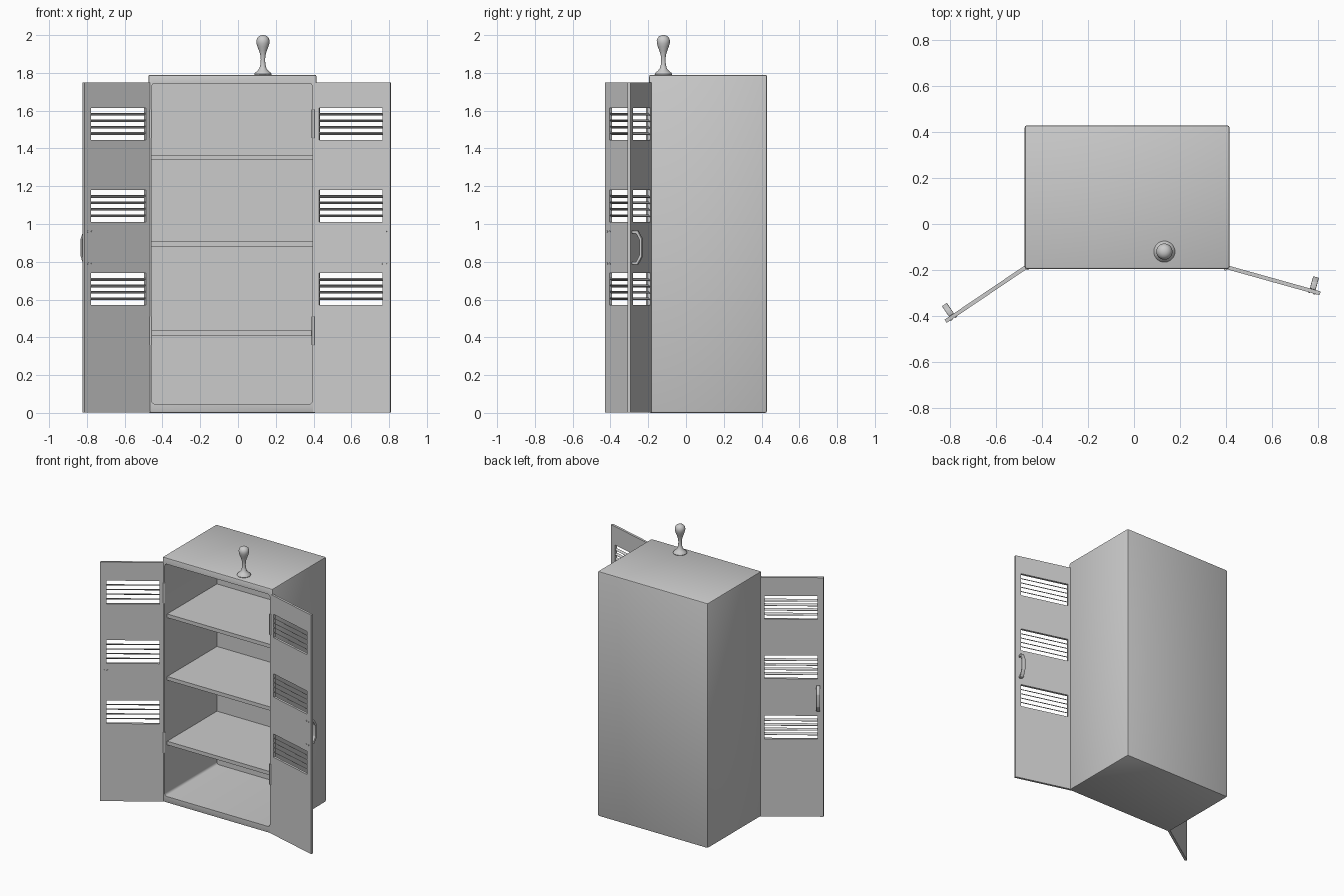
import bpy, bmesh, math
from mathutils import Matrix, Vector

if "Cube" in bpy.data.objects:
    bpy.data.objects.remove(bpy.data.objects["Cube"])


def finish(name, bm, mat=None, smooth=False):
    if mat:
        bm.transform(mat)
    bmesh.ops.recalc_face_normals(bm, faces=bm.faces)
    me = bpy.data.meshes.new(name)
    bm.to_mesh(me)
    bm.free()
    ob = bpy.data.objects.new(name, me)
    bpy.context.collection.objects.link(ob)
    if smooth:
        activate(ob)
        bpy.ops.object.shade_smooth_by_angle(angle=math.radians(35))
    return ob


def activate(ob):
    bpy.ops.object.select_all(action='DESELECT')
    ob.select_set(True)
    bpy.context.view_layer.objects.active = ob


def add_box(bm, lo, hi, tilt=0.0):
    lo, hi = Vector(lo), Vector(hi)
    m = (Matrix.Translation((lo + hi) / 2) @ Matrix.Rotation(tilt, 4, 'X')
         @ Matrix.Diagonal((*(hi - lo), 1)))
    return bmesh.ops.create_cube(bm, size=1, matrix=m)['verts']


def bevel(bm, edges, width, segments):
    bmesh.ops.bevel(bm, geom=edges, offset=width, segments=segments,
                    profile=0.5, affect='EDGES')


# Cabinet shell: rounded box with a round-cornered opening cut into the front
bm = bmesh.new()
add_box(bm, (-0.475, -0.195, 0), (0.415, 0.428, 1.79))
bevel(bm, bm.edges[:], 0.009, 2)
body = finish("cabinet_body", bm)

bm = bmesh.new()
add_box(bm, (-0.457, -0.4, 0.047), (0.394, 0.41, 1.745))
bevel(bm, [e for e in bm.edges
           if abs(e.verts[0].co.y - e.verts[1].co.y) > 0.1], 0.018, 4)
cutter = finish("opening_cutter", bm)
cutter.hide_render = True
mod = body.modifiers.new("opening", 'BOOLEAN')
mod.operation, mod.object, mod.solver = 'DIFFERENCE', cutter, 'EXACT'
activate(body)
bpy.ops.object.modifier_apply(modifier=mod.name)
bpy.data.objects.remove(cutter)
bpy.ops.object.shade_smooth_by_angle(angle=math.radians(35))

# Shelves
for i, z in enumerate((0.435, 0.908, 1.365)):
    bm = bmesh.new()
    add_box(bm, (-0.46, -0.165, z - 0.027), (0.397, 0.415, z))
    finish(f"shelf_{i + 1}", bm)

# Doors: local u runs from hinge to free edge, v points to the outer face
W, T, H = 0.425, 0.017, 1.75
U0, U1 = 0.033, 0.383
VENTS = ((0.57, 0.74), (1.01, 1.18), (1.445, 1.615))
HANDLE_OUT = ((0, 0.785), (0.03, 0.785), (0.055, 0.83),
              (0.055, 0.92), (0.03, 0.965), (0, 0.965))
HANDLE_IN = ((0, 0.8), (0.022, 0.8), (0.041, 0.835),
             (0.041, 0.915), (0.022, 0.95), (0, 0.95))


def build_door(side, hinge, sx, angle):
    c, s = math.cos(angle), math.sin(angle)
    mat = Matrix(((sx * c, sx * s, 0, hinge[0]), (-s, c, 0, hinge[1]),
                  (0, 0, 1, 0), (0, 0, 0, 1)))

    # panel with three vent openings
    us = (0, U0, U1, W)
    zs = [0.003] + [z for v in VENTS for z in v] + [H]
    bm = bmesh.new()
    grid = [[bm.verts.new((u, 0, z)) for z in zs] for u in us]
    for i in range(len(us) - 1):
        for j in range(len(zs) - 1):
            if not (i == 1 and j % 2):
                bm.faces.new((grid[i][j], grid[i + 1][j],
                              grid[i + 1][j + 1], grid[i][j + 1]))
    ext = bmesh.ops.extrude_face_region(bm, geom=bm.faces[:],
                                        use_keep_orig=True)
    bmesh.ops.translate(bm, vec=(0, T, 0), verts=[
        v for v in ext['geom'] if isinstance(v, bmesh.types.BMVert)])
    finish(f"{side}_door_panel", bm, mat)

    # tilted louver slats, sloping down toward the outside
    bm = bmesh.new()
    for lo, hi in VENTS:
        for k in range(1, 5):
            z = lo + (hi - lo) * k / 5
            add_box(bm, (U0 - 0.002, T / 2 - 0.009, z - 0.002),
                    (U1 + 0.002, T / 2 + 0.009, z + 0.002),
                    math.radians(-38))
    finish(f"{side}_door_louvers", bm, mat)

    # bowed handle on the outer face
    bm = bmesh.new()
    rows = [[bm.verts.new((u, T + v, z)) for v, z in pts]
            for u, pts in ((0.376, HANDLE_OUT), (0.402, HANDLE_OUT),
                           (0.402, HANDLE_IN), (0.376, HANDLE_IN))]
    for r in range(4):
        a, b = rows[r], rows[(r + 1) % 4]
        for k in range(5):
            bm.faces.new((a[k], a[k + 1], b[k + 1], b[k]))
    for k in (0, 5):
        bm.faces.new([row[k] for row in rows])
    bmesh.ops.recalc_face_normals(bm, faces=bm.faces)
    bevel(bm, bm.edges[:], 0.003, 2)
    finish(f"{side}_door_handle", bm, mat, True)

    # handle screws showing on the inner face
    bm = bmesh.new()
    for u in (0.377, 0.401):
        for z in (0.79, 0.96):
            bmesh.ops.create_cone(
                bm, cap_ends=True, segments=12, radius1=0.005, radius2=0.005,
                depth=0.006, matrix=Matrix.Translation((u, 0, z))
                @ Matrix.Rotation(math.pi / 2, 4, 'X'))
    finish(f"{side}_handle_screws", bm, mat, True)

    # hinge barrels
    bm = bmesh.new()
    for z in (0.435, 1.53):
        bmesh.ops.create_cone(bm, cap_ends=True, segments=16, radius1=0.008,
                              radius2=0.008, depth=0.15,
                              matrix=Matrix.Translation((0.001, 0.001, z)))
    finish(f"{side}_door_hinges", bm, mat, True)


build_door("left", (-0.461, -0.192), -1, math.radians(34))
build_door("right", (0.397, -0.195), 1, math.radians(15.6))

# Turned ornament on top, lathed from a profile
profile = ((0, 1.787), (0.044, 1.787), (0.046, 1.793), (0.043, 1.80),
           (0.03, 1.81), (0.019, 1.823), (0.013, 1.845), (0.0115, 1.87),
           (0.014, 1.895), (0.021, 1.918), (0.029, 1.938), (0.034, 1.956),
           (0.035, 1.97), (0.031, 1.984), (0.022, 1.994), (0.011, 1.999),
           (0, 2.0))
bm = bmesh.new()
vs = [bm.verts.new((r, 0, z)) for r, z in profile]
es = [bm.edges.new(p) for p in zip(vs, vs[1:])]
bmesh.ops.spin(bm, geom=vs + es, axis=(0, 0, 1), cent=(0, 0, 0),
               angle=math.tau, steps=32)
bmesh.ops.remove_doubles(bm, verts=bm.verts, dist=0.0001)
finish("top_ornament", bm, Matrix.Translation((0.132, -0.12, 0)), True)
